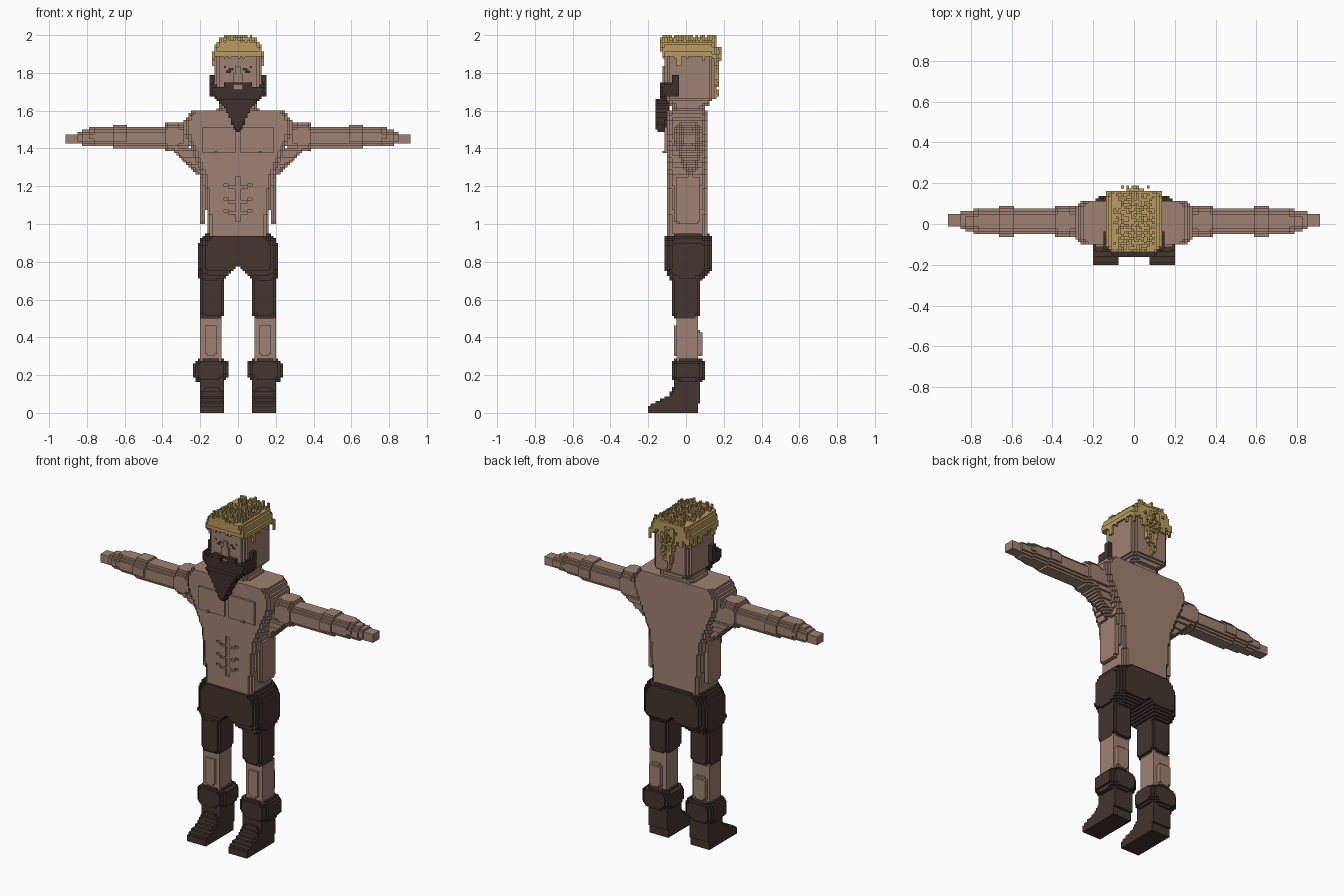
import bpy, bmesh, random

random.seed(4)
U = 0.0125                      # voxel edge length


def material(name, rgb):
    m = bpy.data.materials.new(name)
    m.diffuse_color = (*rgb, 1)
    return m


SKIN = material("skin", (0.345, 0.222, 0.168))
CLOTH = material("dark brown leather", (0.056, 0.035, 0.028))
BEARD = material("dark brown beard", (0.047, 0.030, 0.025))
HAIR = material("blond hair", (0.485, 0.325, 0.115))
EYE = material("dark eye", (0.035, 0.022, 0.022))


def loft(levels, c=0.0, axis="z"):
    """Voxels of an edge-chamfered box section (a0, a1, b0, b1) swept along z (a=x, b=y) or x (a=y, b=z)."""
    cells = set()
    for (t0, *s0), (t1, *s1) in zip(levels, levels[1:]):
        for k in range(round(t0 / U), round(t1 / U)):
            f = min(1, max(0, ((k + .5) * U - t0) / max(t1 - t0, 1e-6)))
            a0, a1, b0, b1 = (p + (q - p) * f for p, q in zip(s0, s1))
            for i in range(round(a0 / U), round(a1 / U)):
                da = min((i + .5) * U - a0, a1 - (i + .5) * U)
                for j in range(round(b0 / U), round(b1 / U)):
                    db = min((j + .5) * U - b0, b1 - (j + .5) * U)
                    if da + db >= c - 1e-6:
                        cells.add((i, j, k) if axis == "z" else (k, i, j))
    return cells


def box(x0, x1, y0, y1, z0, z1, c=0.0):
    """Box with every edge chamfered by c."""
    return loft([(z0, x0 + c, x1 - c, y0 + c, y1 - c), (z0 + c, x0, x1, y0, y1),
                 (z1 - c, x0, x1, y0, y1), (z1, x0 + c, x1 - c, y0 + c, y1 - c)], c)


def flip(cells):
    return {(-1 - i, j, k) for i, j, k in cells}


def sym(cells):
    return cells | flip(cells)


SIDES = [((1, 0, 0), [(1, 0, 0), (1, 1, 0), (1, 1, 1), (1, 0, 1)]),
         ((-1, 0, 0), [(0, 0, 0), (0, 0, 1), (0, 1, 1), (0, 1, 0)]),
         ((0, 1, 0), [(0, 1, 0), (0, 1, 1), (1, 1, 1), (1, 1, 0)]),
         ((0, -1, 0), [(0, 0, 0), (1, 0, 0), (1, 0, 1), (0, 0, 1)]),
         ((0, 0, 1), [(0, 0, 1), (1, 0, 1), (1, 1, 1), (0, 1, 1)]),
         ((0, 0, -1), [(0, 0, 0), (0, 1, 0), (1, 1, 0), (1, 0, 0)])]


def build(name, cells, mat):
    """Mesh the exposed faces of a voxel set."""
    bm, verts = bmesh.new(), {}

    def vert(p):
        if p not in verts:
            verts[p] = bm.verts.new([v * U for v in p])
        return verts[p]

    for c in sorted(cells):
        for n, quad in SIDES:
            if tuple(p + q for p, q in zip(c, n)) not in cells:
                bm.faces.new([vert(tuple(p + q for p, q in zip(c, o))) for o in quad])
    me = bpy.data.meshes.new(name)
    bm.to_mesh(me)
    bm.free()
    me.materials.append(mat)
    bpy.context.collection.objects.link(bpy.data.objects.new(name, me))


def pair(name, cells, mat):
    build("left_" + name, cells, mat)
    build("right_" + name, flip(cells), mat)


def centred(rows, y0, y1):
    return [(z, -w, w, y0, y1) for z, w in rows]


# Torso: tapered slab, wedge-shaped lats, neck, carved abs and nipples
torso = loft(centred([(.94, .155), (1.0, .165), (1.1, .17), (1.24, .185), (1.38, .24),
                      (1.48, .285), (1.55, .285), (1.6, .24)], -.1, .1125), .03)
torso |= sym(loft([(1.24, .15, .19, .01, .04), (1.40, .15, .36, -.05, .09)], .02))
torso |= sym(box(.17, .2, -.06, .075, 1.0, 1.26, .0125))
torso |= loft(centred([(1.58, .16), (1.63, .075), (1.69, .075)], -.07, .1), .025)
torso |= sym(box(.0125, .1875, -.1125, -.09, 1.375, 1.5125, .0))
torso -= box(-.0125, .0125, -.1, -.0875, 1.0125, 1.25)
for z in (1.05, 1.1125, 1.1875):
    torso -= sym(box(0, .05, -.1, -.0875, z, z + .0125) |
                 box(.05, .075, -.1, -.0875, z + .0125, z + .025))
torso |= sym(box(.1125, .125, -.125, -.11, 1.375, 1.3875))
build("torso", torso, SKIN)

# Arms: shoulder ring, upper arm, elbow ring, forearm, hand
A = [(.26, -.05, .0875, 1.3875, 1.525), (.31, -.0625, .0875, 1.3875, 1.5375),
     (.38, -.0625, .0875, 1.3875, 1.5375), (.39, -.05, .075, 1.4, 1.525),
     (.39, -.05, .075, 1.4, 1.5125), (.60, -.05, .075, 1.4, 1.5125)]
F = [(.66, -.05, .075, 1.4125, 1.5125), (.76, -.05, .075, 1.4125, 1.5125),
     (.825, -.0375, .0625, 1.4125, 1.5)]
arm = loft(A, .0375, "x") | loft(F, .0375, "x")
arm |= loft([(.5875, -.0625, .0875, 1.4, 1.525), (.6625, -.0625, .0875, 1.4, 1.525)], .05, "x")
pair("arm", arm, SKIN)
pair("hand", loft([(.825, -.025, .0625, 1.425, 1.4875), (.8875, -.0125, .05, 1.425, 1.475),
                   (.9125, -.0125, .05, 1.425, 1.475)], .0125, "x"), SKIN)

# Head with nose; eyes and brows are inlaid in the face
head = box(-.125, .125, -.1125, .15, 1.625, 1.925, .0375)
head |= box(-.025, .025, -.125, -.1, 1.75, 1.8)
head |= box(-.0125, .0125, -.125, -.1, 1.8, 1.8375)
eyes = sym(box(.0375, .0625, -.1125, -.1, 1.8, 1.8125))
brows = sym(box(.025, .05, -.1125, -.1, 1.8125, 1.825) |
            box(.0625, .075, -.1125, -.1, 1.825, 1.8375))
build("head", head - eyes - brows, SKIN)
build("eyes", eyes, EYE)
build("eyebrows", brows, BEARD)

# Beard: pointed front plate, moustache and wrap-around jaw sides
beard = loft([(1.4875, -.0125, .0125, -.1575, -.1125), (1.55, -.04, .04, -.165, -.1),
              (1.61, -.07, .07, -.165, -.0875), (1.66, -.11, .11, -.165, -.0875)], .0125)
beard |= loft(centred([(1.66, .115), (1.7, .14), (1.725, .14)], -.1375, -.1), .0125)
beard |= box(-.075, .075, -.1375, -.1, 1.725, 1.75)
beard |= sym(box(.1125, .15, -.125, -.0375, 1.675, 1.75, .0125) |
             box(.125, .15, -.075, -.0375, 1.74, 1.7875))
beard -= box(-.025, .025, -.15, -.1125, 1.7125, 1.7375)
build("beard", beard, BEARD)

# Hair: rounded cap with random tufts on top, fringe round the rim, strand behind
hair = loft([(1.8875, -.1375, .1375, -.125, .1625), (1.9375, -.125, .125, -.1375, .1625),
             (1.9625, -.1125, .1125, -.1375, .1625)], .025)
for i in range(-8, 8):
    for j in range(-11, 13):
        h = random.choice((0, 0, 1, 1, 2, 3)) - (abs(i + .5) > 6)
        hair |= {(i, j, 157 + k) for k in range(h)}
for j in range(-9, 13):                                   # side fringe
    for i in (-11, 10):
        hair |= {(i, j, 151 - k) for k in range(random.choice((0, 1, 2, 3, 5)))}
for i in range(-10, 10):                                  # front and back fringe
    hair |= {(i, -10, 151 - k) for k in range(random.choice((0, 1, 1, 2)))}
    hair |= {(i, 12, 151 - k) for k in range(random.choice((1, 2, 3, 5)))}
for i in range(-3, 4):                                    # hanging strand
    for k in range(132 + abs(i) * 3 + random.randint(0, 3), 155):
        hair |= {(i, 12, k)} | ({(i, 13, k)} if random.random() < .6 else set())
hair |= {(random.randint(-5, 5), 14, random.randint(146, 154)) for _ in range(8)}
build("hair", hair, HAIR)

# Trousers: wide hips with a notched crotch, then straight legs
hips = loft([(.7, -.205, .205, -.075, .0875), (.7625, -.215, .215, -.1125, .1375),
             (.8875, -.215, .215, -.1125, .1375), (.925, -.19, .19, -.1125, .1375),
             (.95, -.165, .165, -.1, .125)], .05)
hips = {c for c in hips if abs(c[0] + .5) * U > .785 - (c[2] + .5) * U}
hips |= sym(loft([(.7, .0875, .2, -.08, .08), (.76, .06, .215, -.1, .12)], .025))
build("trouser_hips", hips, CLOTH)
pair("trouser_leg", loft([(.5, .0875, .2, -.0625, .0625), (.525, .075, .2, -.075, .075),
                          (.75, .075, .2, -.075, .075)], .025), CLOTH)

# Bare shins with calf and shin bulges
shin = box(.0875, .2, -.05, .0625, .25, .5125)
shin |= box(.1125, .1875, .05, .0875, .3, .4375, .0125)
shin |= box(.1125, .175, -.0625, -.04, .3, .475, .0125)
pair("shin", shin, SKIN)

# Boots: flared cuff, ankle shaft and stepped foot
boot = loft([(.15, .0875, .2, -.05, .07), (.1875, .0625, .2375, -.075, .1),
             (.2, .05, .2375, -.075, .1), (.2625, .05, .2375, -.075, .1),
             (.2875, .075, .2125, -.0625, .0875)], .0375)
boot |= box(.075, .2, -.0625, .075, .05, .2)
boot |= loft([(0, .075, .2, -.2, .0625), (.0375, .075, .2, -.2, .0625),
              (.0625, .075, .2, -.15, .075), (.0875, .075, .2, -.095, .075),
              (.15, .0875, .1875, -.06, .075)], .0125)
pair("boot", boot, CLOTH)
